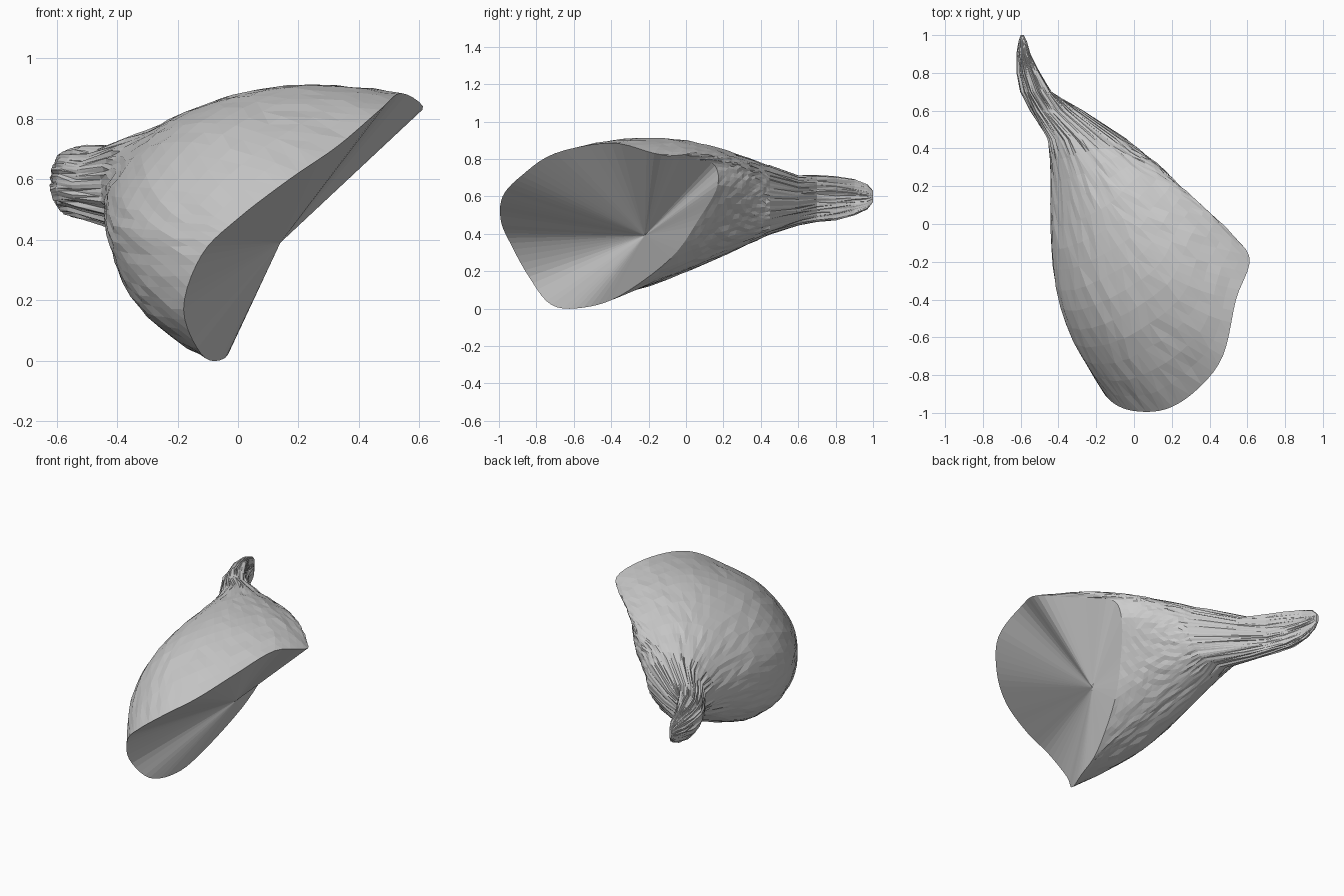
import bpy, bmesh, math, random
from mathutils import Vector

random.seed(4)
if "Cube" in bpy.data.objects:
    bpy.data.objects.remove(bpy.data.objects["Cube"], do_unlink=True)

# Open rim of the bell: x, y, z and how far the wall behind it swells
RIM = [
    (.16, .07, .48, .01), (.24, .17, .66, .02), (.29, .14, .78, .03),
    (.44, 0, .80, .05), (.61, -.17, .83, .06), (.54, -.40, .885, .08),
    (.47, -.70, .83, .12), (.33, -.88, .71, .15), (.17, -.98, .60, .18),
    (0, -.99, .47, .19), (-.12, -.94, .35, .16), (-.18, -.84, .17, .12),
    (-.12, -.72, .02, .08), (-.05, -.55, .005, .02), (-.01, -.35, .07, 0),
    (.08, -.08, .27, 0),
]
# Stem sections, tip to neck: y, centre x, centre z, half width, half height
# and how much of the +x side is kept before it is cut flat
STEM = [
    (1, -.588, .60, .012, .03, .4), (.97, -.581, .597, .029, .066, .4),
    (.9, -.571, .595, .051, .095, .4), (.8, -.534, .59, .086, .116, .4),
    (.7, -.486, .588, .114, .123, .4), (.6, -.41, .577, .138, .133, 1),
    (.45, -.25, .58, .21, .185, 1),
]
HOLLOW = Vector((.14, -.22, .39))
START_ANGLE = math.radians(-15)
STEPS = 5
COUNT = len(RIM) * STEPS
WALL_RINGS = 14


def closed_spline(points):
    """Sample a closed Catmull-Rom curve evenly."""
    n, out = len(points), []
    for i in range(n):
        a, b, c, d = (Vector(points[(i + k - 1) % n]) for k in range(4))
        for s in range(STEPS):
            t = s / STEPS
            out.append(b + (c - a) * t / 2 + (a * 2 - b * 5 + c * 4 - d) * t * t / 2
                       + (b * 3 - a - c * 3 + d) * t ** 3 / 2)
    return out


def stem_ring(y, cx, cz, w, h, cut):
    angles = [START_ANGLE + math.tau * i / COUNT for i in range(COUNT)]
    return [Vector((cx + w * min(math.cos(a), cut), y, cz + h * math.sin(a))) for a in angles]


def wrinkle(ring, amount):
    """Roughen a ring with small irregular folds."""
    centre = sum(ring, Vector()) / COUNT
    return [p + (p - centre).normalized() * random.uniform(-amount, amount / 2) for p in ring]


samples = closed_spline(RIM)
rim = [p.to_3d() for p in samples]
rim_centre = sum(rim, Vector()) / COUNT

# Stem
rings = [wrinkle(stem_ring(*s), min(.01, s[3] / 8)) for s in STEM]
neck = stem_ring(*STEM[-1])
neck_centre = sum(neck, Vector()) / COUNT
axis = (rim_centre - neck_centre).normalized()

# Flaring wall from neck to rim
for k in range(1, WALL_RINGS):
    t = k / WALL_RINGS
    middle = neck_centre.lerp(rim_centre, t)
    swell = math.sin(math.pi * t ** 1.2)
    ring = []
    for start, end, sample in zip(neck, rim, samples):
        p = start.lerp(end, t)
        out = p - middle
        out = (out - axis * out.dot(axis)).normalized()
        ring.append(p + out * sample[3] * swell)
    rings.append(wrinkle(ring, .006))
rings.append(rim)

bm = bmesh.new()
grid = [[bm.verts.new(p) for p in ring] for ring in rings]
for a, b in zip(grid, grid[1:]):
    for i in range(COUNT):
        j = (i + 1) % COUNT
        bm.faces.new((a[i], a[j], b[j], b[i]))
bm.faces.new(grid[0])

# Shallow hollow that closes the mouth
hollow = bm.verts.new(HOLLOW)
for i in range(COUNT):
    bm.faces.new((grid[-1][i], grid[-1][(i + 1) % COUNT], hollow))
bmesh.ops.triangulate(bm, faces=bm.faces[:])
bmesh.ops.recalc_face_normals(bm, faces=bm.faces[:])

mesh = bpy.data.meshes.new("flared_bell")
bm.to_mesh(mesh)
bm.free()
bell = bpy.data.objects.new("flared_bell", mesh)
bpy.context.collection.objects.link(bell)
